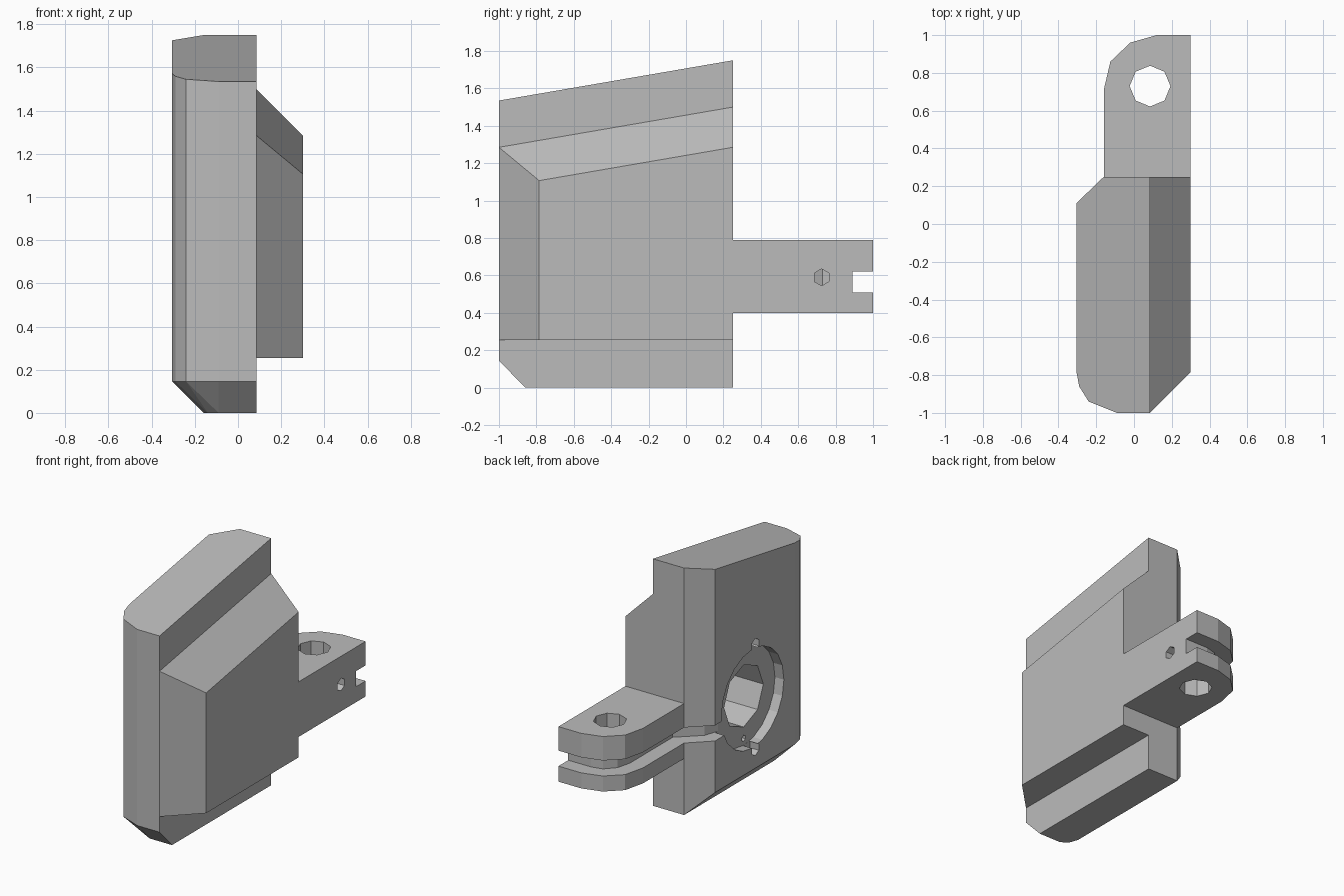
import bpy, bmesh, math
from mathutils import Matrix, Vector

if "Cube" in bpy.data.objects:
    bpy.data.objects.remove(bpy.data.objects["Cube"])

grey = bpy.data.materials.new("plain grey")
grey.use_nodes = True
grey.diffuse_color = (0.5, 0.5, 0.5, 1)
grey.node_tree.nodes["Principled BSDF"].inputs["Base Color"].default_value = (0.5, 0.5, 0.5, 1)


def finish(bm, name):
    bmesh.ops.recalc_face_normals(bm, faces=bm.faces[:])
    mesh = bpy.data.meshes.new(name)
    bm.to_mesh(mesh)
    bm.free()
    mesh.materials.append(grey)
    obj = bpy.data.objects.new(name, mesh)
    bpy.context.collection.objects.link(obj)
    return obj


def hull(name, points):
    """Solid convex block around the points."""
    bm = bmesh.new()
    verts = [bm.verts.new(p) for p in points]
    res = bmesh.ops.convex_hull(bm, input=verts)
    loose = {v for v in res["geom_interior"] + res["geom_unused"]
             if isinstance(v, bmesh.types.BMVert)}
    bmesh.ops.delete(bm, geom=list(loose), context="VERTS")
    bmesh.ops.dissolve_limit(bm, angle_limit=0.01, verts=bm.verts[:], edges=bm.edges[:])
    return finish(bm, name)


def prism(name, outline, z0, z1):
    """Upright prism over a plan outline."""
    bm = bmesh.new()
    face = bm.faces.new([bm.verts.new((x, y, z0)) for x, y in outline])
    new = bmesh.ops.extrude_face_region(bm, geom=[face])["geom"]
    bmesh.ops.translate(bm, vec=(0, 0, z1 - z0),
                        verts=[v for v in new if isinstance(v, bmesh.types.BMVert)])
    return finish(bm, name)


def rod(name, sides, radius, start, end):
    """Straight cutter between two points."""
    a, b = Vector(start), Vector(end)
    turn = (b - a).to_track_quat("Z", "Y").to_matrix().to_4x4()
    bm = bmesh.new()
    bmesh.ops.create_cone(bm, cap_ends=True, segments=sides, radius1=radius, radius2=radius,
                          depth=(b - a).length, matrix=Matrix.Translation((a + b) / 2) @ turn)
    return finish(bm, name)


def cut(target, cutters):
    bpy.context.view_layer.objects.active = target
    for c in cutters:
        mod = target.modifiers.new("cut", "BOOLEAN")
        mod.operation, mod.solver, mod.object = "DIFFERENCE", "EXACT", c
        bpy.ops.object.modifier_apply(modifier=mod.name)


def slope(y):
    return 1.535 + 0.172 * (y + 1)


# Main body: sloped top, rounded front corner, chamfered foot
plan = [(-.305, .11), (-.16, .25), (.085, .25), (.085, -1), (-.09, -1),
        (-.24, -.94), (-.29, -.86), (-.305, -.78)]
foot = [(-.16, .25), (.085, .25), (.085, -.86), (-.09, -.86), (-.14, -.82), (-.16, -.76)]
body = hull("main_body", [(x, y, slope(y)) for x, y in plan]
            + [(x, y, .145) for x, y in plan] + [(x, y, 0) for x, y in foot])

# Raised side panel with bevelled front and top
panel_plan = [(.085, .25, .25), (.085, -1, .25), (.30, -.785, .465), (.30, .25, .465)]
hull("side_panel", [(x, y, .255) for x, y, d in panel_plan]
     + [(x, y, slope(y) - d) for x, y, d in panel_plan])

# Rear lug
lug = prism("rear_lug", [(-.16, .25), (-.16, .71), (-.125, .86), (-.02, .96),
                         (.12, 1), (.30, 1), (.30, .25)], .40, .79)

# Cord groove running round the lug into the dial recess
groove = prism("groove_cutter", [(.4, 1.1), (-.4, 1.1), (-.4, -.02), (-.235, -.02), (-.2, .08),
                                 (-.05, .22), (-.05, .7), (-.025, .80), (.04, .87),
                                 (.12, .89), (.4, .89)], .51, .62)
pivot = rod("pivot_cutter", 8, .108, (.085, .73, .3), (.085, .73, .9))
pin = rod("pin_cutter", 6, .045, (.085, .725, .59), (.4, .725, .59))
cut(lug, [groove, pivot, pin])

# Dial recess with two notches, a blind centre hole and a small pin hole
cy, cz = -.31, .65
recess = rod("recess_cutter", 20, .35, (-.4, cy, cz), (-.235, cy, cz))
notches = [rod("notch_cutter", 6, .045, (-.4, cy - .03, cz + s * .37),
               (-.236, cy - .03, cz + s * .37)) for s in (-1, 1)]
bore = rod("bore_cutter", 8, .22, (-.4, cy, cz), (.08, cy, cz))
dot = rod("dot_cutter", 6, .022, (-.4, cy, cz - .3), (-.15, cy, cz - .3))
cut(body, [groove, recess, *notches, bore, dot])

for c in [groove, pivot, pin, recess, *notches, bore, dot]:
    bpy.data.objects.remove(c)
